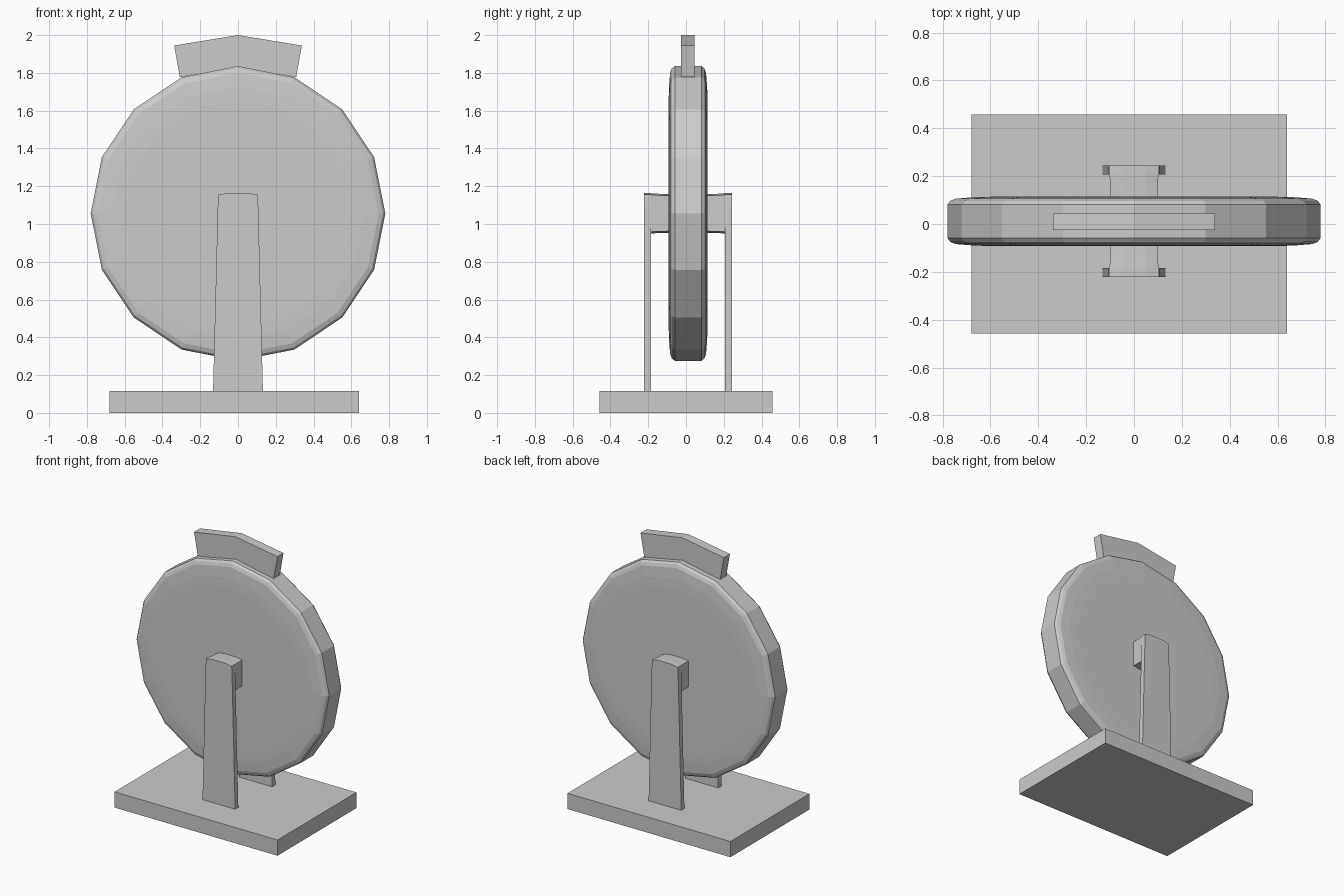
import bpy, bmesh, math

if "Cube" in bpy.data.objects:
    bpy.data.objects.remove(bpy.data.objects["Cube"])

grey = bpy.data.materials.new("plain grey")
grey.diffuse_color = (0.6, 0.6, 0.6, 1)
grey.use_nodes = True
grey.node_tree.nodes["Principled BSDF"].inputs["Base Color"].default_value = grey.diffuse_color


def loft(name, rings, parts=None):
    """Solid skinned through rings of equal point count, capped at both ends."""
    bm = bmesh.new()
    loops = [[bm.verts.new(p) for p in ring] for ring in rings]
    n = len(loops[0])
    for a, b in zip(loops, loops[1:]):
        for i in range(n):
            j = (i + 1) % n
            bm.faces.new((a[i], a[j], b[j], b[i]))
    bm.faces.new(loops[0])
    bm.faces.new(loops[-1])
    bmesh.ops.recalc_face_normals(bm, faces=bm.faces)
    mesh = bpy.data.meshes.new(name)
    bm.to_mesh(mesh)
    bm.free()
    mesh.materials.append(grey)
    obj = bpy.data.objects.new(name, mesh)
    bpy.context.collection.objects.link(obj)
    return obj


def rect(x0, x1, y0, y1, z):
    return [(x0, y0, z), (x1, y0, z), (x1, y1, z), (x0, y1, z)]


# Base slab
loft("base", [rect(-0.68, 0.64, -0.457, 0.457, z) for z in (0, 0.115)])

# Sixteen-sided wheel with bevelled rim and slightly domed faces
MID_Y, HUB_Z = 0.011, 1.056
half = [(0.60, 0.103), (0.67, 0.101), (0.745, 0.095), (0.768, 0.086), (0.78, 0.070)]
profile = [(r, -d) for r, d in half] + [(r, d) for r, d in reversed(half)]
loft("wheel", [[(r * math.cos(k * math.pi / 8), MID_Y + d,
                 HUB_Z + r * math.sin(k * math.pi / 8)) for k in range(16)]
               for r, d in profile])

# Curved two-segment marker on top of the wheel
outline = [(-0.338, 1.945), (0, 2.0), (0.338, 1.945),
           (0.308, 1.777), (0, 1.832), (-0.308, 1.777)]
loft("top_marker", [[(x, y, z) for x, z in outline] for y in (-0.026, 0.044)])

# Tapered legs and axle blocks on both sides of the wheel
for side, label in ((-1, "front"), (1, "back")):
    outer = MID_Y + side * 0.233
    inner = MID_Y + side * 0.196
    loft(label + "_leg", [rect(-w, w, outer, inner, z)
                          for w, z in ((0.132, 0.115), (0.107, 1.1), (0.104, 1.155), (0.05, 1.164))])
    # Axle block: soft square section, narrowing towards the wheel
    rings = []
    for depth, s in ((0.232, 1.0), (0.16, 0.965), (0.09, 0.945)):
        pts = [(0.104, 0.099), (0.05, 0.108), (-0.05, 0.108), (-0.104, 0.099),
               (-0.104, -0.099), (-0.05, -0.108), (0.05, -0.108), (0.104, -0.099)]
        rings.append([(x * s, MID_Y + side * depth, HUB_Z + z * s) for x, z in pts])
    loft(label + "_axle", rings)
